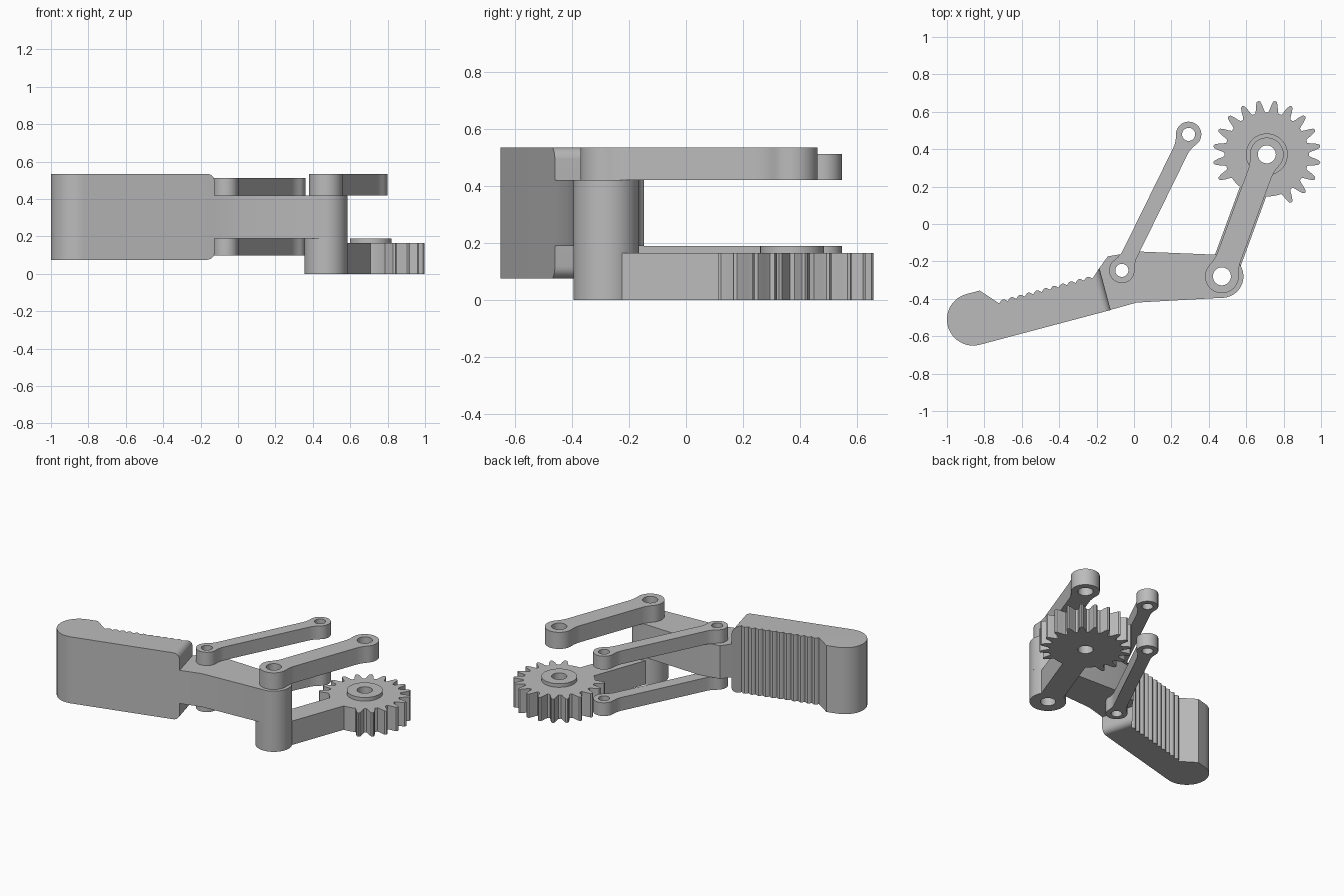
import bpy, bmesh
from math import sin, cos, pi, radians, asin, atan2, sqrt, hypot

if "Cube" in bpy.data.objects:
    bpy.data.objects.remove(bpy.data.objects["Cube"])

grey = bpy.data.materials.new("plain_grey")
grey.use_nodes = True
colour = (0.5, 0.5, 0.5, 1)
grey.diffuse_color = colour
grey.node_tree.nodes["Principled BSDF"].inputs["Base Color"].default_value = colour


def arc(c, r, a0, a1, n=24):
    """Points on an arc, angles in radians."""
    steps = [a0 + (a1 - a0) * i / n for i in range(n + 1)]
    return [(c[0] + r * cos(a), c[1] + r * sin(a)) for a in steps]


def circle(c, r, n=48):
    return arc(c, r, 0, 2 * pi, n)[:-1]


def prism(name, outline, z0, z1, holes=(), round_edge=None):
    """Upright solid from a plan outline, with through holes."""
    bm = bmesh.new()
    loops = [outline, *holes]
    rings = []
    for z in (z0, z1):
        level = [[bm.verts.new((x, y, z)) for x, y in pts] for pts in loops]
        if holes:
            edges = [bm.edges.new((r[i - 1], r[i])) for r in level for i in range(len(r))]
            bmesh.ops.triangle_fill(bm, edges=edges, use_beauty=True, normal=(0, 0, 1))
        else:
            bm.faces.new(level[0])
        rings.append(level)
    for low, high in zip(*rings):
        for i in range(len(low)):
            bm.faces.new((low[i - 1], low[i], high[i], high[i - 1]))
    bmesh.ops.recalc_face_normals(bm, faces=bm.faces[:])
    if round_edge:
        ends, radius = round_edge

        def at_end(v):
            return any(hypot(v.co.x - x, v.co.y - y) < 0.001 for x, y in ends)
        chosen = [e for e in bm.edges if all(at_end(v) for v in e.verts)
                  and abs(e.verts[0].co.z - e.verts[1].co.z) < 0.001]
        bmesh.ops.bevel(bm, geom=chosen, offset=radius, segments=6,
                        profile=0.5, affect='EDGES')
    mesh = bpy.data.meshes.new(name)
    bm.to_mesh(mesh)
    bm.free()
    mesh.materials.append(grey)
    ob = bpy.data.objects.new(name, mesh)
    bpy.context.collection.objects.link(ob)
    bpy.ops.object.select_all(action='DESELECT')
    ob.select_set(True)
    bpy.context.view_layer.objects.active = ob
    bpy.ops.object.shade_smooth_by_angle(angle=radians(30))
    return ob


def along(p, q, pts):
    """Move points from a local x axis onto the line p to q."""
    a = atan2(q[1] - p[1], q[0] - p[0])
    return [(p[0] + x * cos(a) - y * sin(a), p[1] + x * sin(a) + y * cos(a)) for x, y in pts]


def link(name, p, q, r, w, fillet, hole, z0, z1):
    """Bar with round eyes that blend into a narrower neck."""
    length = hypot(q[0] - p[0], q[1] - p[1])
    d = sqrt((r + fillet) ** 2 - (w + fillet) ** 2)
    t = atan2(w + fillet, d)
    eye = arc((0, 0), r, t, 2 * pi - t, 36)
    neck = arc((d, -w - fillet), fillet, pi - t, pi / 2, 8)[1:]
    half = neck[::-1]
    half = [(x, -y) for x, y in half] + eye + neck
    other = [(length - x, -y) for x, y in half]
    prism(name, along(p, q, half + other), z0, z1, [circle(p, hole), circle(q, hole)])


gear_axis, knuckle = (0.71, 0.372), (0.47, -0.28)
finger_pin, base_pin = (-0.065, -0.248), (0.292, 0.479)
post_r, root_r, bore = 0.115, 0.225, 0.048

# Gear with a toothless stretch where the crank arm joins
tooth = [(-7, root_r), (-5.2, 0.24), (-4, 0.26), (-2, 0.284), (0, 0.29),
         (2, 0.284), (4, 0.26), (5.2, 0.24), (7, root_r)]
outline = []
for k in range(16):
    middle = -63 + 18 * k
    for da, r in tooth:
        a = radians(middle + da)
        outline.append((gear_axis[0] + r * cos(a), gear_axis[1] + r * sin(a)))
outline += arc(gear_axis, root_r, radians(215), radians(289), 20)
prism("gear", outline, 0, 0.165, [circle(gear_axis, bore)])
prism("gear_boss", circle(gear_axis, 0.112), 0.165, 0.19, [circle(gear_axis, bore)])

# Crank arm between post and gear, its ends fitted to both rims
w = 0.075
span = hypot(gear_axis[0] - knuckle[0], gear_axis[1] - knuckle[1])
a, b = asin(w / post_r), asin(w / root_r)
arm = arc((0, 0), post_r, a, -a, 12) + arc((span, 0), root_r, pi + b, pi - b, 12)
prism("crank_arm", along(knuckle, gear_axis, arm), 0, 0.165)
prism("crank_post", circle(knuckle, post_r), 0, 0.19, [circle(knuckle, bore)])

# Upper crank link and the pair of thin follower links
link("upper_crank_link", knuckle, gear_axis, 0.09, 0.066, 0.2, bore, 0.42, 0.535)
for name, z in (("lower_follower_link", 0.098), ("upper_follower_link", 0.42)):
    link(name, finger_pin, base_pin, 0.068, 0.042, 0.15, 0.035, z, z + 0.092)

# Finger body, rounded about the knuckle
body = [(-0.14, -0.463), (0.015, -0.42)]
body += arc(knuckle, post_r, radians(-93), radians(93), 28)
body += [(0.02, -0.147), (-0.14, -0.173), (-0.188, -0.24)]
prism("finger_body", body, 0.19, 0.42, [circle(knuckle, bore), circle(finger_pin, 0.035)])

# Grip pad with a round tip and scalloped inner side
back, front = (-0.185, -0.235), (-0.125, -0.46)
grip = arc((-0.86, -0.51), 0.14, radians(285), radians(105), 36)
grip.append((-0.825, -0.356))
start, end = (-0.72, -0.425), (-0.222, -0.292)
scallops, steps = 11, 6
total = scallops * steps
for i in range(total + 1):
    t = i / total
    h = 0.016 * abs(sin(pi * i / steps))
    grip.append((start[0] + t * (end[0] - start[0]) - 0.26 * h,
                 start[1] + t * (end[1] - start[1]) + 0.97 * h))
grip += [back, front]
prism("grip_pad", grip, 0.075, 0.535, round_edge=((back, front), 0.042))
